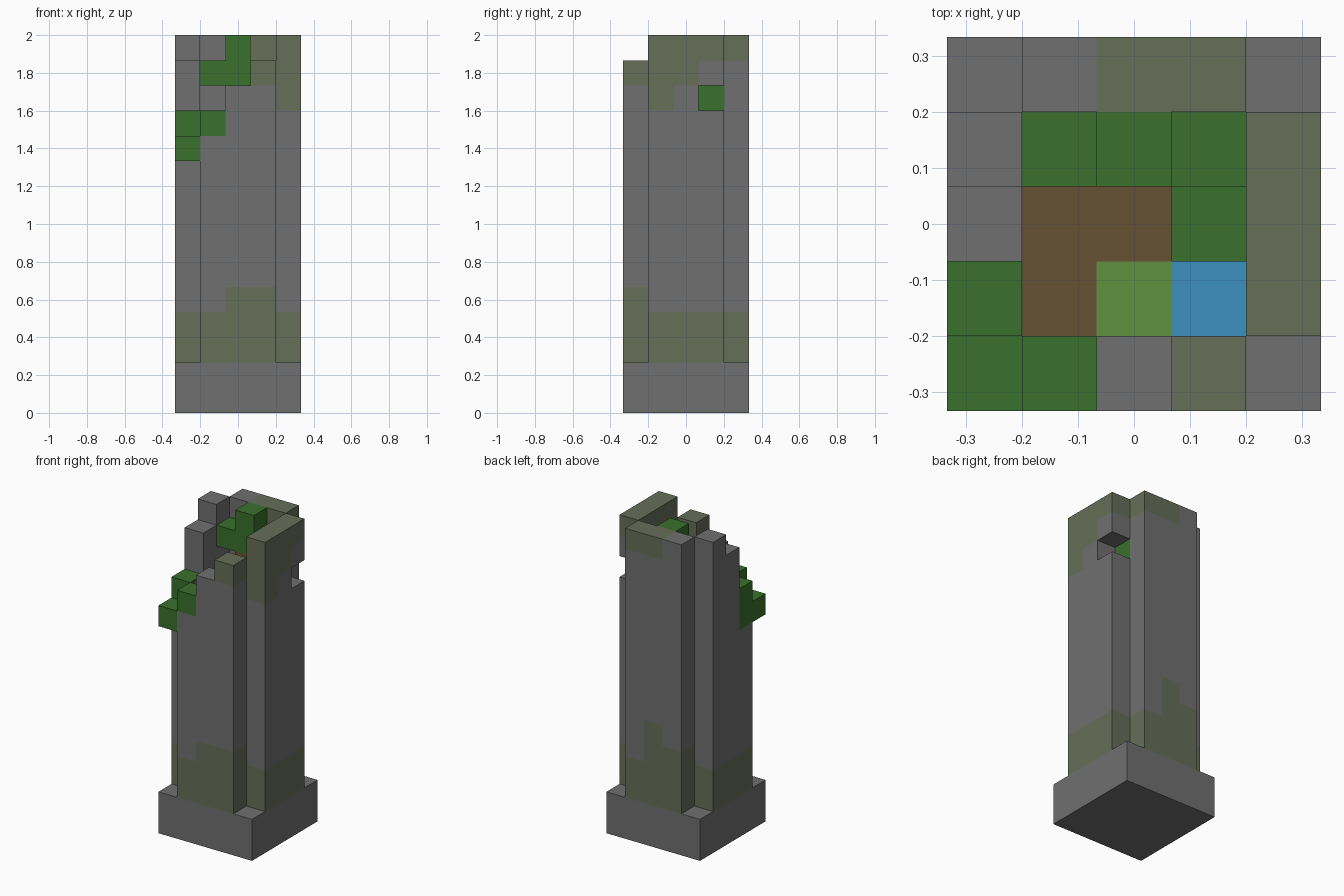
import bpy, bmesh
from mathutils import Vector

if "Cube" in bpy.data.objects:
    bpy.data.objects.remove(bpy.data.objects["Cube"], do_unlink=True)

U = 2 / 15  # edge length of one block


def material(name, rgb):
    linear = [((c / 255 + 0.055) / 1.055) ** 2.4 for c in rgb] + [1.0]
    mat = bpy.data.materials.new(name)
    mat.use_nodes = True
    mat.diffuse_color = linear
    mat.node_tree.nodes["Principled BSDF"].inputs["Base Color"].default_value = linear
    return mat


STONE = material("grey stone", (112, 112, 112))
MOSS = material("mossy stone", (102, 110, 88))
LEAF = material("dark leaf green", (58, 112, 44))
GRASS = material("grass green", (98, 145, 66))
EARTH = material("earth brown", (101, 81, 52))
WATER = material("water blue", (60, 142, 192))

blocks = {}  # grid cell -> (part name, material)


def fill(part, mat, xs, ys, zs):
    """Fill a range of cells; each range is (first, last) inclusive or one index."""
    spans = [(s, s) if isinstance(s, int) else s for s in (xs, ys, zs)]
    for x in range(spans[0][0], spans[0][1] + 1):
        for y in range(spans[1][0], spans[1][1] + 1):
            for z in range(spans[2][0], spans[2][1] + 1):
                blocks[x, y, z] = (part, mat)


# Square foundation and inner fill
fill("foundation", STONE, (0, 4), (0, 4), (0, 1))
fill("inner_fill", EARTH, (1, 3), (1, 3), (2, 10))

# Four walls, each column mossy at the foot: (x, y, top of moss, top of wall)
columns = {
    "front_wall": [(1, 0, 3, 10), (2, 0, 4, 12), (3, 0, 4, 13)],
    "right_side_wall": [(0, 1, 3, 9), (0, 2, 3, 13), (0, 3, 3, 14)],
    "left_side_wall": [(4, 1, 3, 14), (4, 2, 3, 14), (4, 3, 3, 14)],
    "back_wall": [(1, 4, 4, 14), (2, 4, 5, 14), (3, 4, 3, 14)],
}
for part, cols in columns.items():
    for x, y, moss_top, top in cols:
        fill(part, STONE, x, y, (2, top))
        fill(part, MOSS, x, y, (2, moss_top))

# Mossy crown and the window gap
fill("front_wall", MOSS, 3, 0, 13)
fill("left_side_wall", MOSS, 4, 1, (12, 14))
fill("left_side_wall", MOSS, 4, 2, (13, 14))
fill("left_side_wall", MOSS, 4, 3, 14)
fill("back_wall", MOSS, (2, 3), 4, 14)
del blocks[4, 3, 12]

# Roof garden
fill("grass_patch", GRASS, 2, 1, 10)
fill("pool", WATER, 3, 1, 10)
fill("tree_trunk", EARTH, 2, 3, (11, 12))
fill("tree_leaves", LEAF, 2, 3, (13, 14))
fill("tree_leaves", LEAF, 1, 3, 13)
fill("bush", LEAF, 3, 3, (11, 12))
fill("bush", LEAF, 3, 2, 11)

# Creeper hanging over the broken corner
fill("creeper", LEAF, 0, 1, (10, 11))
fill("creeper", LEAF, 1, 0, 11)
fill("creeper", LEAF, 0, 0, 10)

ORIGIN = Vector((-2.5, -2.5, 0))


def add_face(bm, cell, axis, side, index):
    """Add the outward square of a cell on one side of an axis."""
    a, b = (axis + 1) % 3, (axis + 2) % 3
    corners = []
    for da, db in ((0, 0), (1, 0), (1, 1), (0, 1)):
        p = Vector(cell) + ORIGIN
        p[axis] += side
        p[a] += da
        p[b] += db
        corners.append(bm.verts.new(p * U))
    if side == 0:
        corners.reverse()
    bm.faces.new(corners).material_index = index


def build(part):
    mats = []
    bm = bmesh.new()
    for cell, (owner, mat) in blocks.items():
        if owner != part:
            continue
        if mat not in mats:
            mats.append(mat)
        for axis in range(3):
            for side in (0, 1):
                near = list(cell)
                near[axis] += 2 * side - 1
                if tuple(near) not in blocks:
                    add_face(bm, cell, axis, side, mats.index(mat))
    # Weld the squares and merge flat areas of one colour
    bmesh.ops.remove_doubles(bm, verts=bm.verts[:], dist=0.001)
    bmesh.ops.dissolve_limit(bm, angle_limit=0.01, verts=bm.verts[:],
                             edges=bm.edges[:], delimit={'MATERIAL'})
    mesh = bpy.data.meshes.new(part)
    for mat in mats:
        mesh.materials.append(mat)
    bm.to_mesh(mesh)
    bm.free()
    bpy.context.collection.objects.link(bpy.data.objects.new(part, mesh))


for part in dict.fromkeys(owner for owner, _ in blocks.values()):
    build(part)
